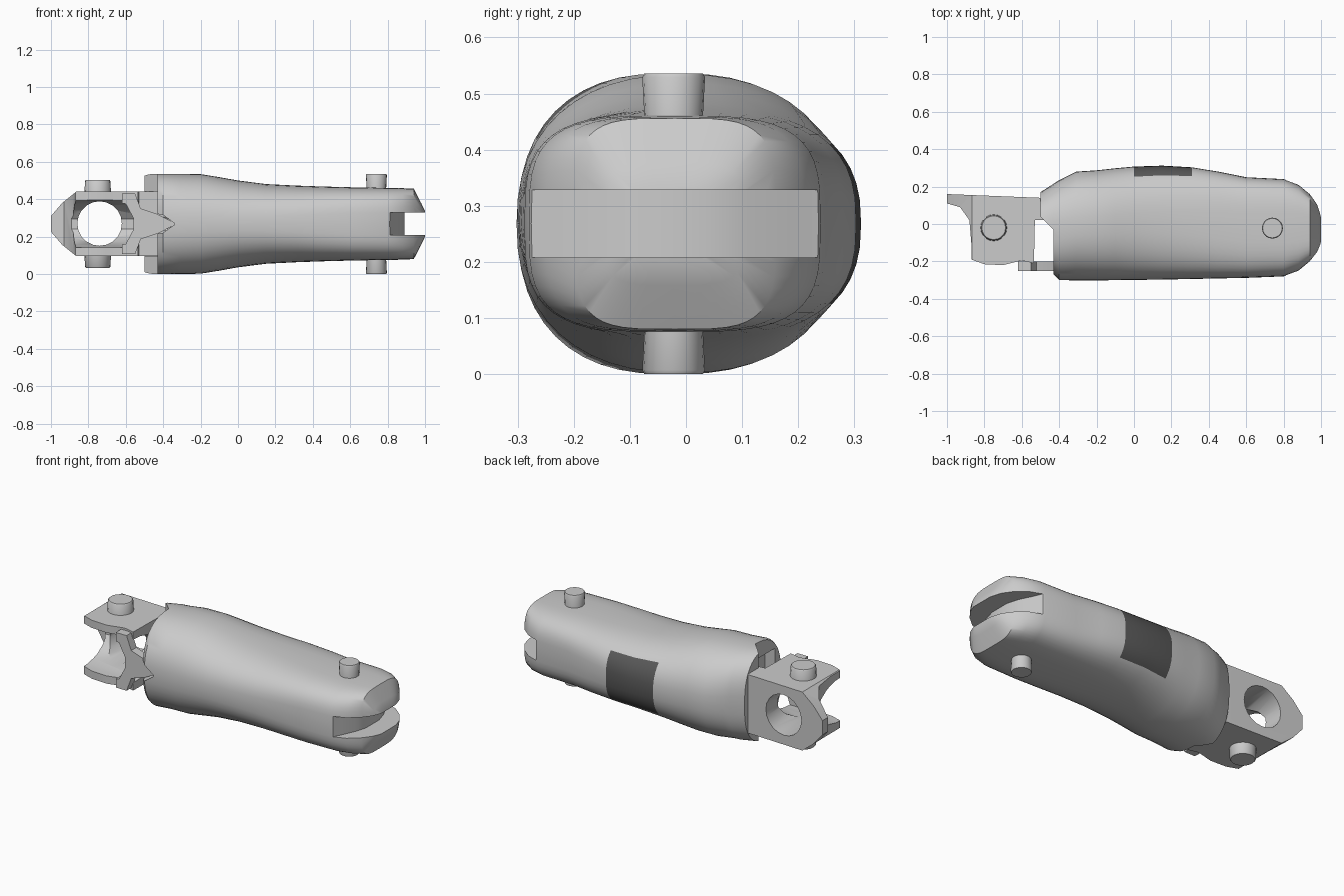
import bpy, bmesh, math

if "Cube" in bpy.data.objects:
    bpy.data.objects.remove(bpy.data.objects["Cube"])

ZC = 0.268


def finish(name, bm):
    bmesh.ops.recalc_face_normals(bm, faces=bm.faces)
    me = bpy.data.meshes.new(name)
    bm.to_mesh(me)
    bm.free()
    ob = bpy.data.objects.new(name, me)
    bpy.context.collection.objects.link(ob)
    return ob


def prism(name, pts, axis, a, b):
    """Extrude a 2D outline along an axis from a to b."""
    place = {'x': lambda u, v, w: (w, u, v),
             'y': lambda u, v, w: (u, w, v),
             'z': lambda u, v, w: (u, v, w)}[axis]
    bm = bmesh.new()
    lo = [bm.verts.new(place(u, v, a)) for u, v in pts]
    hi = [bm.verts.new(place(u, v, b)) for u, v in pts]
    bm.faces.new(lo)
    bm.faces.new(hi)
    n = len(pts)
    for i in range(n):
        j = (i + 1) % n
        bm.faces.new((lo[i], lo[j], hi[j], hi[i]))
    return finish(name, bm)


def activate(ob):
    bpy.ops.object.select_all(action='DESELECT')
    ob.select_set(True)
    bpy.context.view_layer.objects.active = ob


def boolean(ob, cutter, op='DIFFERENCE'):
    activate(ob)
    m = ob.modifiers.new("cut", 'BOOLEAN')
    m.operation, m.object, m.solver = op, cutter, 'EXACT'
    bpy.ops.object.modifier_apply(modifier=m.name)
    bpy.data.objects.remove(cutter)


def smooth(ob, deg=32):
    activate(ob)
    bpy.ops.object.shade_smooth_by_angle(angle=math.radians(deg))


def mirror_z(pts):
    """Close an upper half outline with its reflection about the mid height."""
    return pts + [(u, 2 * ZC - v) for u, v in reversed(pts)]


def circle(cx, cy, r, n):
    return [(cx + r * math.cos(2 * math.pi * i / n),
             cy + r * math.sin(2 * math.pi * i / n)) for i in range(n)]


# Main casing: superellipse sections (x, y min, y max, half height, exponent)
sections = [
    (-0.50, -0.27, 0.17, 0.268, 2.6), (-0.43, -0.27, 0.215, 0.268, 2.5),
    (-0.40, -0.30, 0.235, 0.268, 2.4), (-0.31, -0.302, 0.28, 0.268, 2.3),
    (-0.20, -0.302, 0.287, 0.266, 2.3), (-0.10, -0.30, 0.298, 0.250, 2.3),
    (0.00, -0.299, 0.307, 0.232, 2.35), (0.15, -0.297, 0.312, 0.213, 2.5),
    (0.31, -0.294, 0.303, 0.205, 2.7), (0.45, -0.291, 0.28, 0.200, 3.0),
    (0.60, -0.288, 0.25, 0.196, 3.3), (0.80, -0.28, 0.24, 0.193, 3.5),
    (0.88, -0.25, 0.21, 0.191, 3.7), (0.94, -0.20, 0.16, 0.188, 4.0),
    (0.98, -0.15, 0.105, 0.11, 4.0), (1.00, -0.11, 0.05, 0.068, 4.0)]
N = 48
bm = bmesh.new()
rings = []
for x, y0, y1, hz, e in sections:
    ring = []
    for i in range(N):
        t = 2 * math.pi * i / N
        c, s = math.cos(t), math.sin(t)
        cy = math.copysign(abs(c) ** (2 / e), c)
        cz = math.copysign(abs(s) ** (2 / e), s)
        ring.append(bm.verts.new(((x, (y0 + y1) / 2 + (y1 - y0) / 2 * cy, ZC + hz * cz))))
    rings.append(ring)
for k in range(len(rings) - 1):
    for i in range(N):
        j = (i + 1) % N
        f = bm.faces.new((rings[k][i], rings[k][j], rings[k + 1][j], rings[k + 1][i]))
        # dark panel on the rear side
        if k in (6, 7) and (i < 5 or i >= N - 5):
            f.material_index = 1
bm.faces.new(rings[0])
bm.faces.new(rings[-1])
casing = finish("casing", bm)
for label, g in (("casing_grey", 0.6), ("panel_dark", 0.1)):
    mat = bpy.data.materials.new(label)
    mat.diffuse_color = (g, g, g, 1)
    casing.data.materials.append(mat)
casing.data.materials[0].diffuse_color = (0.8, 0.8, 0.8, 1)

# Stepped joint end, hollow mouth, pointed notch
boolean(casing, prism("step_cut", [(-.6, .04), (-.5, .04), (-.43, -.03), (-.43, -.4), (-.6, -.4)],
                      'z', -.1, .7))
boolean(casing, prism("mouth_cut", [(-.6, -.19), (-.36, -.22), (-.36, .15), (-.6, .12)],
                      'z', .095, .441))
boolean(casing, prism("notch_cut", mirror_z([(-.45, .325), (-.40, .315), (-.34, .272)]),
                      'y', -.4, -.2))

# Groove that wraps around the nose
inner = [(.80, -.30), (.83, -.235), (.87, -.15), (.89, -.08), (.89, .04), (.87, .11),
         (.83, .19), (.80, .26)]
boolean(casing, prism("groove_cut", inner + [(1.2, .35), (1.2, -.4)], 'z', .208, .328))
smooth(casing)

# Fork: top outline, side profile and front outline intersected
outline = [(-1, .16), (-1, .11), (-.93, .09), (-.88, .02), (-.87, -.10), (-.87, -.19),
           (-.80, -.215), (-.70, -.22), (-.60, -.195), (-.535, -.21), (-.53, .02),
           (-.36, .03), (-.36, .13), (-.50, .14)]
fork = prism("fork", outline, 'z', .05, .5)
side = mirror_z([(.2, .46), (-.3, .46), (-.3, .398), (-.15, .392), (-.06, .372),
                 (0, .34), (.035, .295)])
boolean(fork, prism("side_tool", side, 'x', -1.1, -.2), 'INTERSECT')
front = mirror_z([(-.3, .44), (-.865, .44), (-.94, .38), (-1, .31)])
boolean(fork, prism("front_tool", front, 'y', -.4, .3), 'INTERSECT')
boolean(fork, prism("hole_tool", circle(-.74, .27, .119, 20), 'y', -.4, .3))
smooth(fork)

# Front strut linking the fork to the casing
strut = prism("strut", mirror_z([(-.62, .43), (-.55, .43), (-.52, .35), (-.43, .32),
                                 (-.335, .272)]), 'y', -.25, -.20)
boolean(strut, prism("strut_gap", mirror_z([(-.66, .385), (-.60, .375), (-.56, .30)]),
                     'y', -.4, 0))
smooth(strut)


def peg(name, x, y, z0, z1, r0, r1):
    """Short tapered pin with a softened top edge."""
    bm = bmesh.new()
    prof = [(r0, z0), (r1, z1 - (z1 - z0) * .06), (r1 * .93, z1)]
    rs = [[bm.verts.new((u, v, z)) for u, v in circle(x, y, r, 20)] for r, z in prof]
    for a, b in zip(rs, rs[1:]):
        for i in range(20):
            j = (i + 1) % 20
            bm.faces.new((a[i], a[j], b[j], b[i]))
    bm.faces.new(rs[0])
    bm.faces.new(rs[-1])
    smooth(finish(name, bm), 40)


# Pivot pins, mirrored above and below
for tag, s in (("upper", 1), ("lower", -1)):
    peg(tag + "_fork_pin", -.75, -.02, ZC + s * .14, ZC + s * .235, .072, .068)
    peg(tag + "_nose_pin", .74, -.022, ZC + s * .15, ZC + s * .268, .05, .056)

for m in bpy.data.materials:
    if m.users and not m.is_grease_pencil:
        m.use_nodes = True
        m.node_tree.nodes["Principled BSDF"].inputs["Base Color"].default_value = m.diffuse_color
